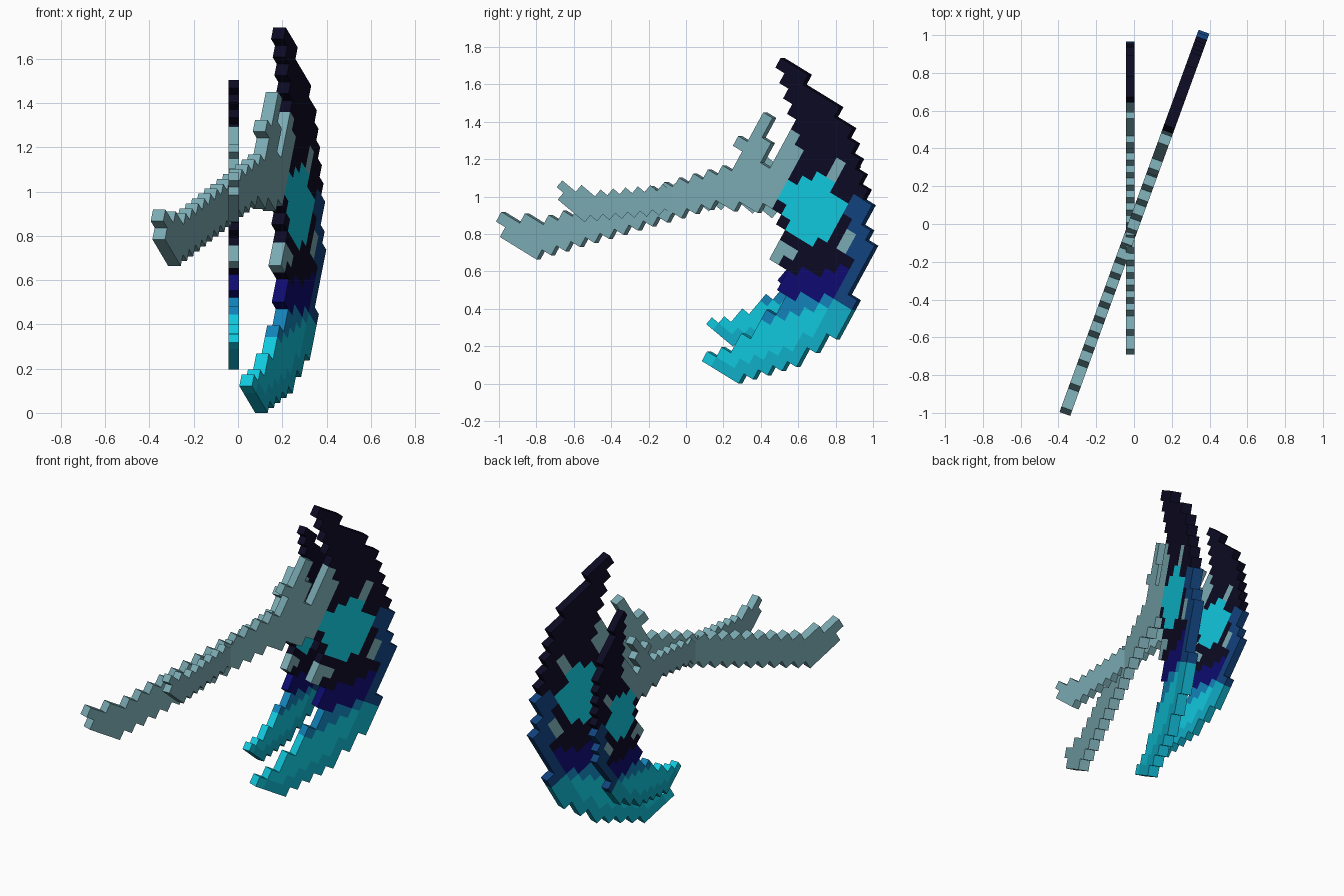
import bpy, bmesh, math
from mathutils import Vector, Matrix

if "Cube" in bpy.data.objects:
    bpy.data.objects.remove(bpy.data.objects["Cube"])

# Colours
def lin(c):
    c /= 255
    return c / 12.92 if c < 0.04 else ((c + 0.055) / 1.055) ** 2.4

COLOURS = [("steel grey", (122, 170, 178)), ("near black", (12, 10, 34)), ("deep navy", (14, 11, 112)),
           ("dark blue", (17, 66, 125)), ("mid blue", (18, 130, 185)), ("teal", (16, 174, 200)),
           ("bright cyan", (16, 200, 222))]
GREY, BLACK, NAVY, BLUE, MID, TEAL, CYAN = range(7)
mats = []
for name, rgb in COLOURS:
    m = bpy.data.materials.new(name)
    m.diffuse_color = (*[lin(c) for c in rgb], 1)
    m.use_nodes = True
    m.node_tree.nodes["Principled BSDF"].inputs["Base Color"].default_value = m.diffuse_color
    mats.append(m)

# Outlines in the weapon's own plane (u along, z up)
BLADE = [(.50, 1.69), (.535, 1.72), (.80, 1.56), (.87, 1.45), (.96, 1.33), (1.0, 1.17), (1.05, .95),
         (1.04, .64), (.93, .39), (.84, .25), (.645, .11), (.284, -.01), (.08, .14), (.114, .185),
         (.19, .14), (.273, .18), (.444, .31), (.546, .45), (.557, .66), (.52, .96), (.63, 1.38), (.59, 1.6)]
HANDLE = [(-1.07, .88), (-1.04, .79), (-.83, .67), (-.58, .75), (.2, .965), (.35, 1.0), (.4, 1.19),
          (-.58, .925), (-.82, .87), (-.93, .87), (-1.03, .95)]
GUARD = [(.1, 1.0), (.22, .93), (.28, .90), (.33, .95), (.42, .90), (.47, .95), (.53, .92), (.57, 1.05),
         (.66, 1.2), (.67, 1.33), (.62, 1.39), (.48, 1.17), (.42, 1.2), (.51, 1.38), (.44, 1.43),
         (.39, 1.29), (.33, 1.33), (.28, 1.17)]
LOWER_CLAW = [(.52, .81), (.63, .76), (.63, .67), (.55, .64), (.49, .69)]

def inside(poly, x, y):
    hit = False
    for (x1, y1), (x2, y2) in zip(poly, poly[1:] + poly[:1]):
        if (y1 > y) != (y2 > y) and x < x1 + (y - y1) * (x2 - x1) / (y2 - y1):
            hit = not hit
    return hit

def colour(u, z):
    """Colour of the weapon at a point, or None outside it."""
    if inside(LOWER_CLAW, u, z):
        return GREY
    blade = inside(BLADE, u, z)
    if blade and math.hypot(u - .728, z - .936) < .172:
        return CYAN                                     # gem
    if any(inside(p, u, z) for p in (HANDLE, GUARD)):
        return GREY
    if not blade:
        return None
    if any(math.hypot(u - a, z - b) < .05 for a, b in ((.87, 1.13), (.915, .755))):
        return GREY                                     # rivets
    r = math.hypot(u - .3, z - .75)
    th = math.degrees(math.atan2(z - .75, u - .3))
    if r > .64 and -28 < th < 21:
        return BLUE                                     # back edge
    w = z - .2 * (u - .6)
    if w > .57:
        return BLACK
    if w > .44:
        return NAVY
    if w > .37:
        return MID
    return TEAL if r > .64 else CYAN

# Block cells on a grid tilted 30 degrees
S, A0, B0 = .0603, -1.36, .155
TILT = math.radians(-30)
AX = Vector((math.cos(TILT), math.sin(TILT)))
BX = Vector((-AX.y, AX.x))

def corner(i, j):
    return AX * (A0 + i * S) + BX * (B0 + j * S)

cells = {}
for i in range(-1, 34):
    for j in range(-1, 29):
        c = colour(*corner(i + .5, j + .5))
        if c is not None:
            cells[i, j] = c

def weapon(name, matrix):
    bm = bmesh.new()
    cache = {}
    def v(i, j, side):
        key = (i, j, side)
        if key not in cache:
            p = corner(i, j)
            cache[key] = bm.verts.new(matrix @ Vector((side * S / 2, p.x, p.y)))
        return cache[key]
    for (i, j), c in cells.items():
        ring = [(i, j), (i + 1, j), (i + 1, j + 1), (i, j + 1)]
        quads = [[v(*p, 1) for p in ring], [v(*p, -1) for p in reversed(ring)]]
        for k, (di, dj) in enumerate(((0, -1), (1, 0), (0, 1), (-1, 0))):
            if (i + di, j + dj) not in cells:
                p, q = ring[k], ring[(k + 1) % 4]
                quads.append([v(*p, -1), v(*q, -1), v(*q, 1), v(*p, 1)])
        for q in quads:
            bm.faces.new(q).material_index = c
    me = bpy.data.meshes.new(name)
    bm.to_mesh(me)
    bm.free()
    for m in mats:
        me.materials.append(m)
    ob = bpy.data.objects.new(name, me)
    bpy.context.collection.objects.link(ob)

# Large scythe turned about z, small one tipped forward in its own plane
weapon("large_scythe", Matrix.Rotation(math.radians(-20), 4, 'Z'))
weapon("small_scythe", Matrix.Translation((-.02, .014, .239)) @ Matrix.Rotation(math.radians(-10), 4, 'X')
       @ Matrix.Scale(.781, 4))
